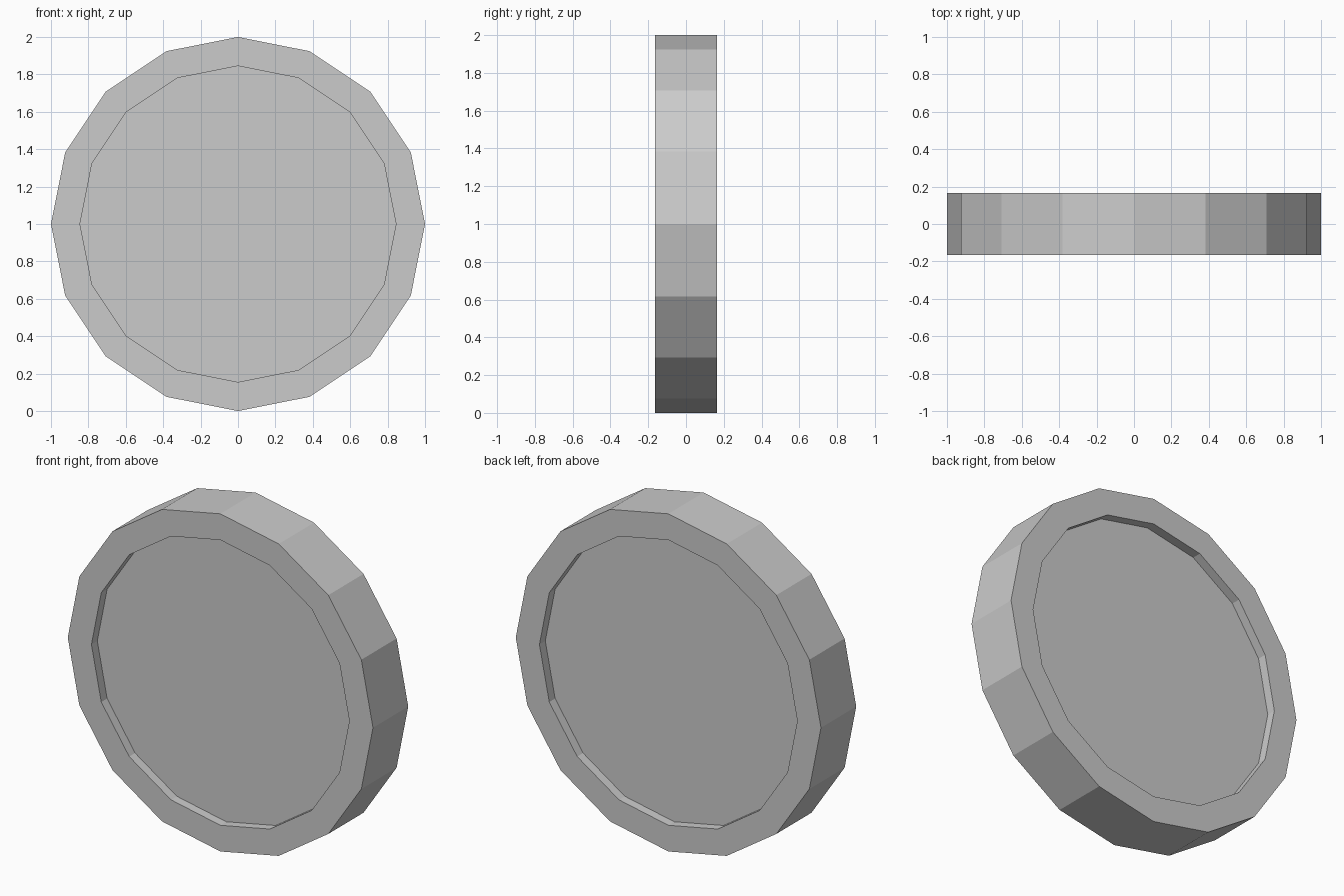
import bpy, bmesh
from math import cos, sin, pi

if "Cube" in bpy.data.objects:
    bpy.data.objects.remove(bpy.data.objects["Cube"])

SIDES = 16
OUTER, INNER = 1.0, 0.845      # rim radii
HALF, PANEL = 0.165, 0.11      # half thickness at rim and at recessed panel


def lathe_y(name, profile, z):
    """Revolve (radius, y) points around the y axis and cap both ends."""
    bm = bmesh.new()
    rings = [[bm.verts.new((r * cos(2 * pi * i / SIDES), y, r * sin(2 * pi * i / SIDES)))
              for i in range(SIDES)] for r, y in profile]
    for a, b in zip(rings, rings[1:]):
        for i in range(SIDES):
            j = (i + 1) % SIDES
            bm.faces.new((a[i], a[j], b[j], b[i]))
    bm.faces.new(rings[0])
    bm.faces.new(rings[-1])
    bmesh.ops.recalc_face_normals(bm, faces=bm.faces)
    mesh = bpy.data.meshes.new(name)
    bm.to_mesh(mesh)
    bm.free()
    obj = bpy.data.objects.new(name, mesh)
    obj.location.z = z
    bpy.context.collection.objects.link(obj)
    return obj


# Disc with a raised rim and a recessed panel on both faces
lathe_y("rimmed_disc", [(INNER, -PANEL), (INNER, -HALF), (OUTER, -HALF),
                        (OUTER, HALF), (INNER, HALF), (INNER, PANEL)], OUTER)
